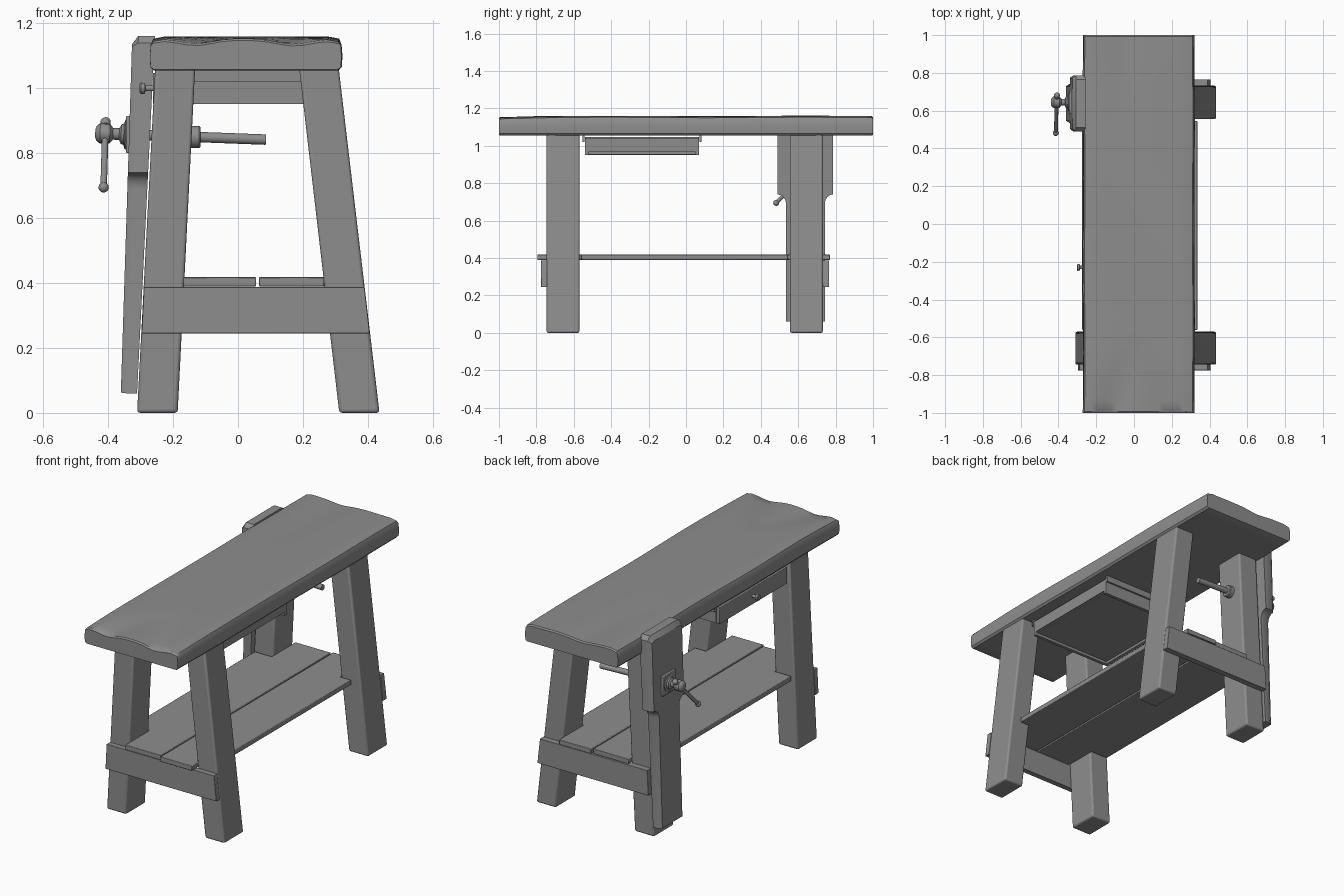
import bpy, bmesh, math
from mathutils import Vector

if "Cube" in bpy.data.objects:
    bpy.data.objects.remove(bpy.data.objects["Cube"])

# dark grey for every part
grey = bpy.data.materials.new("dark_grey")
grey.diffuse_color = (0.27, 0.27, 0.27, 1)
grey.use_nodes = True
grey.node_tree.nodes["Principled BSDF"].inputs["Base Color"].default_value = grey.diffuse_color


def add_mesh(name, verts, faces, bevel=0.0, segs=2):
    me = bpy.data.meshes.new(name)
    bm = bmesh.new()
    vs = [bm.verts.new(v) for v in verts]
    for f in faces:
        bm.faces.new([vs[i] for i in f])
    bmesh.ops.recalc_face_normals(bm, faces=bm.faces)
    bm.to_mesh(me)
    bm.free()
    me.materials.append(grey)
    ob = bpy.data.objects.new(name, me)
    bpy.context.collection.objects.link(ob)
    if bevel:
        m = ob.modifiers.new("bevel", 'BEVEL')
        m.width, m.segments, m.limit_method = bevel, segs, 'ANGLE'
    bpy.ops.object.select_all(action='DESELECT')
    ob.select_set(True)
    bpy.context.view_layer.objects.active = ob
    bpy.ops.object.shade_smooth_by_angle(angle=math.radians(35))
    return ob


def loft(name, rings, **kw):
    # joins equal-length vertex rings and caps both ends
    n = len(rings[0])
    verts = [v for r in rings for v in r]
    faces = [list(range(n)), list(range(len(verts) - n, len(verts)))]
    for k in range(len(rings) - 1):
        for i in range(n):
            j = (i + 1) % n
            faces.append([k * n + i, k * n + j, (k + 1) * n + j, (k + 1) * n + i])
    return add_mesh(name, verts, faces, **kw)


def box(name, x, y, z, bevel=0.0):
    return loft(name, [[(x[0], y[0], h), (x[1], y[0], h), (x[1], y[1], h), (x[0], y[1], h)]
                       for h in z], bevel=bevel)


def turned(name, a, b, profile, sides=20):
    # profile: (fraction along a-b, radius)
    a, b = Vector(a), Vector(b)
    q = (b - a).to_track_quat('Z', 'Y')
    rings = []
    for t, r in profile:
        c = a.lerp(b, t)
        rings.append([c + q @ Vector((r * math.cos(2 * math.pi * i / sides),
                                      r * math.sin(2 * math.pi * i / sides), 0))
                      for i in range(sides)])
    return loft(name, rings)


def ball(name, c, r):
    c = Vector(c)
    turned(name, c - Vector((0, 0, r)), c + Vector((0, 0, r)),
           [((1 - math.cos(math.pi * k / 8)) / 2, max(0.002, r * math.sin(math.pi * k / 8)))
            for k in range(9)], 16)


# worn slab top, lofted along its length, with shallow valleys at both ends
def top_z(x, y):
    z = 1.16 - 0.003 * math.sin(3 * y + 4 * x) ** 2
    if y < -0.6:
        t = (-y - 0.6) / 0.4
        for vx in (-0.13, 0.17):
            z -= 0.016 * t * math.exp(-((x - 0.02 - (vx - 0.02) * t) / 0.07) ** 2)
        z -= 0.006 * t * t
    if y > 0.4:
        z -= 0.012 * (y - 0.4) / 0.6 * math.exp(-((x + 0.04) / 0.08) ** 2)
    return z


rings = []
ys = [-1, -0.992] + [-0.9375 + k / 16 for k in range(31)] + [0.992, 1]
for y in ys:
    end = 0.006 if abs(y) == 1 else 0.0
    lo = -0.272 + 0.003 * (math.sin(7 * y) + 1) / 2
    hi = 0.322 - 0.003 * (math.cos(6 * y) + 1) / 2
    ring = [(lo + 0.012, y, 1.055 + end / 2), (hi - 0.012, y, 1.055 + end / 2),
            (hi - 0.002, y, 1.066), (hi, y, 1.10), (hi - 0.003, y, 1.135)]
    for i in range(17):
        x = hi - 0.010 - (hi - lo - 0.020) * i / 16
        ring.append((x, y, top_z(x, y) - end - (0.007 if i in (0, 16) else 0)))
    ring += [(lo + 0.003, y, 1.135), (lo, y, 1.10), (lo + 0.002, y, 1.066)]
    rings.append(ring)
loft("bench_top", rings)

# four splayed legs
for end, (y0, y1) in {"front": (-0.745, -0.57), "back": (0.555, 0.732)}.items():
    for side, bot, top in (("left", (-0.311, -0.186), (-0.255, -0.132)),
                           ("right", (0.312, 0.436), (0.188, 0.31))):
        loft(f"{end}_{side}_leg",
             [[(x[0], y0, z), (x[1], y0, z), (x[1], y1, z), (x[0], y1, z)]
              for x, z in ((bot, 0), (top, 1.065))], bevel=0.010, segs=3)

# end stretchers cut to the leg slope
for name, y0, y1 in (("front_stretcher", -0.775, -0.743), ("back_stretcher", 0.73, 0.765)):
    loft(name, [[(-0.297, y, 0.245), (0.406, y, 0.245), (0.39, y, 0.388), (-0.29, y, 0.388)]
                for y in (y0, y1)], bevel=0.002)

# two shelf planks notched around the legs
for name, inner, tip, outer, ya, yb in (("left_shelf_plank", 0.056, -0.168, -0.275, -0.78, 0.76),
                                        ("right_shelf_plank", 0.064, 0.265, 0.335, -0.795, 0.77)):
    prof = [(inner, ya), (tip, ya), (tip, -0.56), (outer, -0.56),
            (outer, 0.545), (tip, 0.545), (tip, yb), (inner, yb)]
    loft(name, [[(x, y, z) for x, y in prof] for z in (0.39, 0.418)], bevel=0.003)

# drawer with runners under the top
box("drawer_front", (-0.262, -0.24), (-0.54, 0.07), (0.952, 1.048), 0.003)
box("drawer_back", (0.24, 0.258), (-0.525, 0.055), (0.972, 1.04))
box("drawer_bottom", (-0.24, 0.25), (-0.52, 0.05), (0.966, 0.976))
for side, y, s in (("front", -0.54, 1), ("back", 0.07, -1)):
    box(f"drawer_{side}_side", (-0.24, 0.258), sorted((y, y + s * 0.018)), (0.952, 1.04))
    box(f"drawer_{side}_runner", (-0.24, 0.26), sorted((y - s * 0.003, y - s * 0.014)), (1.02, 1.058))
turned("drawer_knob", (-0.258, -0.23, 1.0), (-0.303, -0.23, 1.0),
       [(0, 0.009), (0.6, 0.009), (0.65, 0.017), (0.92, 0.018), (1, 0.013)], 14)

# vice chop: wide head, concave shoulders, narrow tail, lying along the back left leg
arc = [(1 - math.cos(a), math.sin(a)) for a in (0, 0.4, 0.8, 1.2, math.pi / 2)]


def chop_ring(inset, x0, slope):
    tail, head = 0.742 - inset, 0.787 - inset
    right = [(tail, 0.06 + inset * 0.2), (tail, 0.69)]
    right += [(tail + 0.045 * u, 0.69 + 0.05 * v) for u, v in arc[1:]]
    right += [(head, 1.14 - inset), (head - 0.022, 1.162 - inset * 2)]
    prof = right + [(1.277 - y, z) for y, z in reversed(right)]
    return [(x0 + slope * z, y, z) for y, z in prof]


loft("vice_chop", [chop_ring(0, -0.314, 0.050), chop_ring(0, -0.344, 0.032),
                   chop_ring(0.013, -0.363, 0.032)])

# vice screw, collar, nut and hub
box("vice_plate", (-0.345, -0.325), (0.585, 0.705), (0.80, 0.915), 0.004)
a, b = (-0.34, 0.645, 0.858), (0.086, 0.645, 0.842)
turned("vice_screw", a, b, [(0, 0.016), (1, 0.016)])
turned("vice_nut", (-0.16, 0.645, 0.85), (-0.115, 0.645, 0.85), [(0, 0.034), (0.9, 0.034), (1, 0.03)])
turned("vice_collar", (-0.34, 0.645, 0.858), (-0.44, 0.645, 0.862),
       [(0, 0.046), (0.08, 0.046), (0.12, 0.033), (0.2, 0.03), (0.26, 0.018), (0.45, 0.018),
        (0.55, 0.03), (0.85, 0.031), (0.95, 0.024), (1, 0.012)])

# sliding tommy bar
p, q = (-0.408, 0.68, 0.895), (-0.414, 0.482, 0.695)
turned("vice_handle", p, q, [(0, 0.010), (1, 0.010)], 14)
ball("vice_handle_upper_knob", p, 0.016)
ball("vice_handle_lower_knob", q, 0.016)
